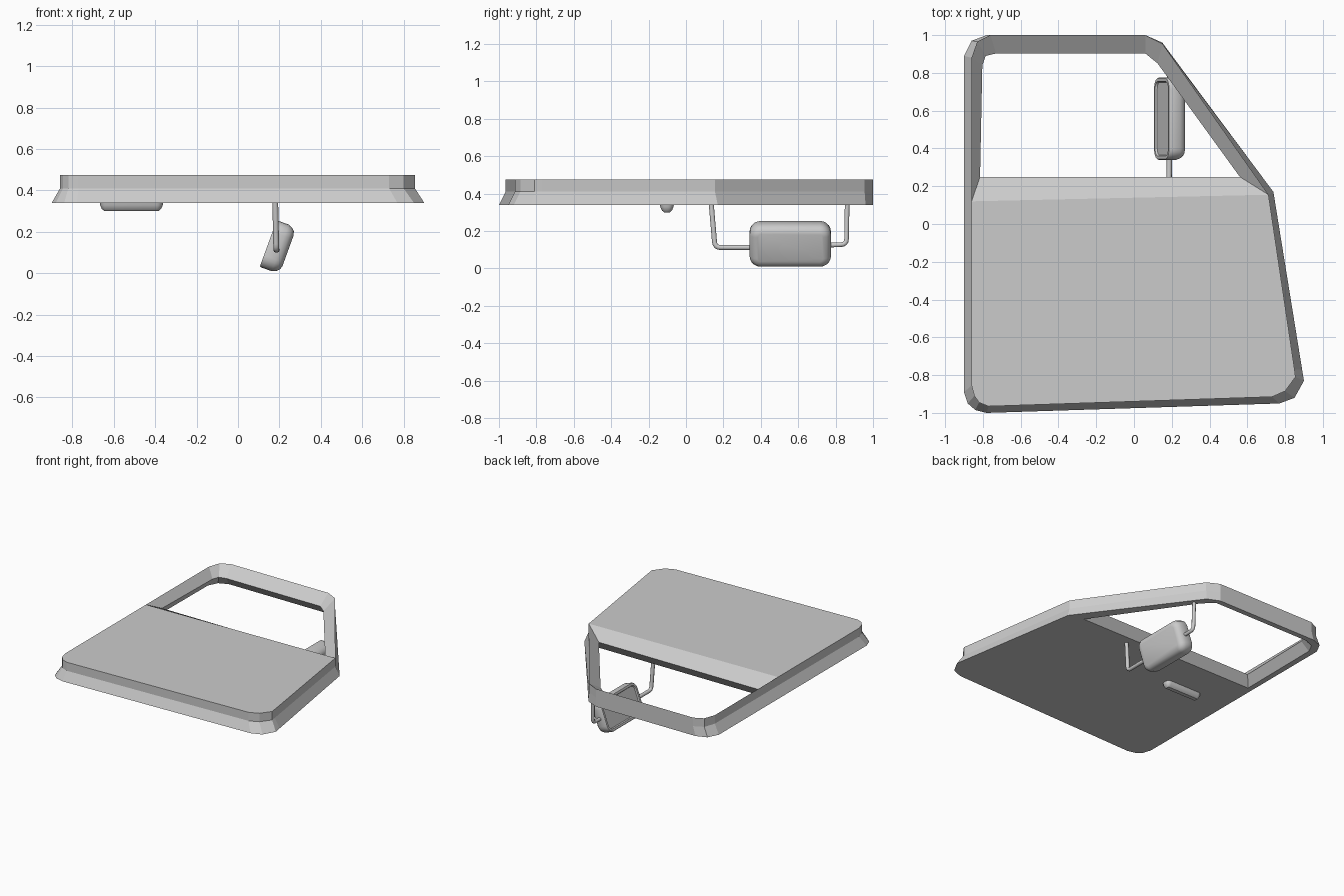
import bpy, bmesh, math
from mathutils import Vector

if "Cube" in bpy.data.objects:
    bpy.data.objects.remove(bpy.data.objects["Cube"])


def finish(name, bm, smooth=None):
    bmesh.ops.recalc_face_normals(bm, faces=bm.faces[:])
    me = bpy.data.meshes.new(name)
    bm.to_mesh(me)
    bm.free()
    ob = bpy.data.objects.new(name, me)
    bpy.context.collection.objects.link(ob)
    if smooth:
        bpy.ops.object.select_all(action='DESELECT')
        ob.select_set(True)
        bpy.context.view_layer.objects.active = ob
        bpy.ops.object.shade_smooth_by_angle(angle=math.radians(smooth))
    return ob


def verts(bm, pts, z):
    return [bm.verts.new((x, y, z)) for x, y in pts]


def bridge(bm, a, b, closed=False):
    n = len(a)
    for i in range(n if closed else n - 1):
        j = (i + 1) % n
        bm.faces.new((a[i], a[j], b[j], b[i]))


# Door shell: lower panel outline (left to right) and window frame outline (right to left)
Z0, Z1, Z2 = 0.34, 0.41, 0.475
panel_low = [(-.9, -.89), (-.88, -.95), (-.84, -.985), (-.78, -1), (.77, -.95),
             (.85, -.92), (.9, -.83), (.89, -.77)]
panel_up = [(-.86, -.855), (-.845, -.91), (-.82, -.945), (-.77, -.965), (.73, -.915),
            (.80, -.885), (.855, -.81), (.85, -.77)]
frame_low = [(.738, .17), (.15, .96), (.06, 1), (-.78, 1), (-.86, .97), (-.9, .89), (-.9, .12)]
frame_up = [(.712, .155), (.15, .955), (.06, 1), (-.76, 1), (-.83, .965), (-.86, .88), (-.86, .12)]
window = [(.56, .25), (.125, .85), (.06, .903), (-.73, .903), (-.785, .89), (-.803, .84), (-.815, .25)]
window_low = [(.62, .2), (.14, .89), (.06, .96), (-.75, .96), (-.82, .93), (-.855, .86), (-.86, .2)]

bm = bmesh.new()
f0, f1, f2 = verts(bm, frame_low, Z0), verts(bm, frame_up, Z1), verts(bm, frame_up, Z2)
w1, w0 = verts(bm, window, Z1), verts(bm, window_low, Z0)
p0, p1, p2 = verts(bm, panel_low, Z0), verts(bm, panel_up, Z1), verts(bm, panel_up, Z2)
for a, b in ((f0, f1), (f1, f2), (f2, w1), (w1, w0), (w0, f0)):
    bridge(bm, a, b)
rows = [[f[-1]] + p + [f[0]] for f, p in ((f0, p0), (f1, p1), (f2, p2))]
bridge(bm, rows[0], rows[1])
bridge(bm, rows[1], rows[2])
bm.faces.new(rows[2])
bm.faces.new(rows[0] + [w0[0], w0[-1]])
bm.faces.new((f2[-1], f2[0], w1[0], w1[-1]))     # window sill
bm.faces.new((w1[-1], w1[0], w0[0], w0[-1]))
finish("door_shell", bm)


def rounded_rect(w, h, r, seg=5):
    pts = []
    for k, (sx, sy) in enumerate(((1, 1), (-1, 1), (-1, -1), (1, -1))):
        for i in range(seg + 1):
            a = math.pi / 2 * (k + i / seg)
            pts.append((sx * (w / 2 - r) + r * math.cos(a), sy * (h / 2 - r) + r * math.sin(a)))
    return pts


def lofted(name, levels, w, h, r, origin, u, v, n, smooth):
    """Stack of inset rounded rectangles along n."""
    bm = bmesh.new()
    loops = []
    for inset, d in levels:
        pts = rounded_rect(w - 2 * inset, h - 2 * inset, max(r - inset, .006))
        loops.append([bm.verts.new(origin + u * a + v * b + n * d) for a, b in pts])
    for a, b in zip(loops, loops[1:]):
        bridge(bm, a, b, True)
    bm.faces.new(loops[0])
    bm.faces.new(loops[-1])
    return finish(name, bm, smooth)


# Tilted side mirror housing with recessed glass
t = math.radians(20)
X, Y, Z = Vector((1, 0, 0)), Vector((0, 1, 0)), Vector((0, 0, 1))
up = Vector((math.sin(t), 0, math.cos(t)))
out = Vector((-math.cos(t), 0, math.sin(t)))
lofted("mirror_housing",
       [(.025, .04), (.02, .05), (.004, .05), (0, .044), (0, -.012), (.008, -.032),
        (.022, -.046), (.042, -.052)],
       .435, .24, .06, Vector((.193, .5575, .126)), Y, up, out, 35)

# Door handle on the outer skin
lofted("door_handle", [(0, .01), (.004, -.012), (.012, -.03), (.024, -.04)],
       .31, .078, .034, Vector((-.515, -.102, .34)), X, Y, Z, 35)


# Mirror arms
def tube(name, pts, r, bend=.03):
    pts = [Vector(p) for p in pts]
    path = [pts[0]]
    for a, b, c in zip(pts, pts[1:], pts[2:]):
        s, e = b + (a - b).normalized() * bend, b + (c - b).normalized() * bend
        for i in range(5):
            q = i / 4
            path.append(s * (1 - q) ** 2 + b * 2 * q * (1 - q) + e * q * q)
    path.append(pts[-1])
    bm = bmesh.new()
    loops = []
    for i, p in enumerate(path):
        d = (path[min(i + 1, len(path) - 1)] - path[max(i - 1, 0)]).normalized()
        side = X.cross(d)
        loops.append([bm.verts.new(p + r * (X * math.cos(k * math.pi / 5) + side * math.sin(k * math.pi / 5)))
                      for k in range(10)])
    for a, b in zip(loops, loops[1:]):
        bridge(bm, a, b, True)
    bm.faces.new(loops[0])
    bm.faces.new(loops[-1])
    finish(name, bm, 40)


tube("mirror_arm_front", [(.18, .135, .345), (.185, .155, .112), (.187, .37, .112)], .014)
tube("mirror_arm_rear", [(.18, .862, .37), (.185, .858, .128), (.187, .75, .124)], .013)
